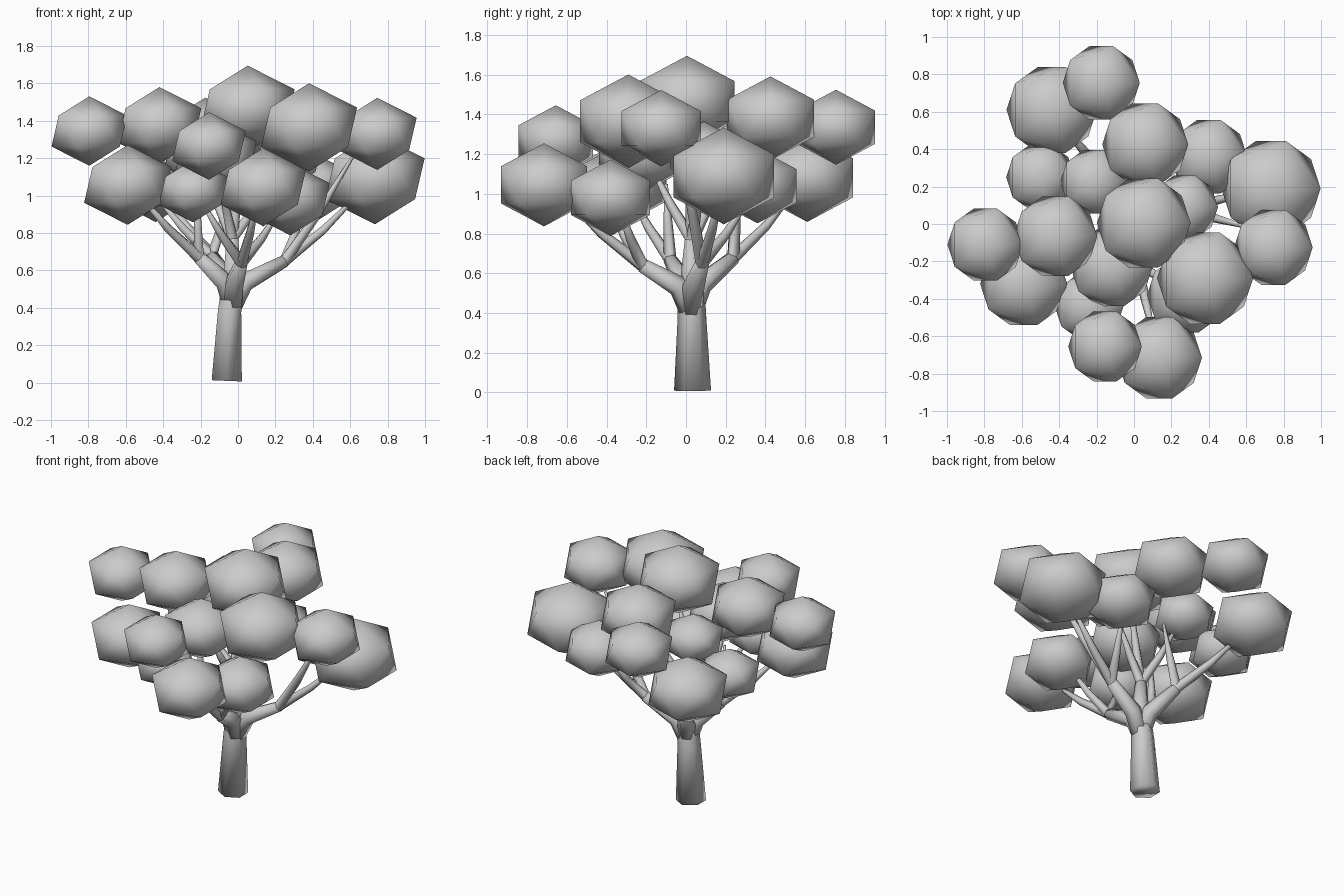
import bpy, bmesh
from mathutils import Vector

cube = bpy.data.objects.get("Cube")
if cube:
    bpy.data.objects.remove(cube, do_unlink=True)

grey = bpy.data.materials.new("plain_grey")
grey.use_nodes = True
GREY = (0.6, 0.6, 0.6, 1)
grey.diffuse_color = GREY
grey.node_tree.nodes["Principled BSDF"].inputs["Base Color"].default_value = GREY


def finish(name, bm):
    """Turn a bmesh into a smooth grey object."""
    mesh = bpy.data.meshes.new(name)
    bmesh.ops.recalc_face_normals(bm, faces=bm.faces[:])
    for face in bm.faces:
        face.smooth = True
    bm.to_mesh(mesh)
    bm.free()
    mesh.materials.append(grey)
    obj = bpy.data.objects.new(name, mesh)
    bpy.context.collection.objects.link(obj)
    return obj


def limb(bm, points, radii, sides=6):
    """Loft a tapering tube along the points."""
    points = [Vector(p) for p in points]
    rings = []
    for i, (p, r) in enumerate(zip(points, radii)):
        along = points[min(i + 1, len(points) - 1)] - points[max(i - 1, 0)]
        turn = Vector((0, 0, 1)).rotation_difference(along.normalized())
        ring = bmesh.ops.create_circle(bm, segments=sides, radius=r)["verts"]
        for v in ring:
            v.co = p + turn @ v.co
        rings.append(ring)
    for low, high in zip(rings, rings[1:]):
        for k in range(sides):
            n = (k + 1) % sides
            bm.faces.new((low[k], low[n], high[n], high[k]))
    bm.faces.new(rings[0])
    bm.faces.new(rings[-1])


# Trunk
bm = bmesh.new()
fork = Vector((-0.03, 0.025, 0.50))
limb(bm, [(-0.06, 0.033, 0.01), (-0.045, 0.03, 0.38), fork, (-0.03, 0.025, 0.58)],
     [0.093, 0.072, 0.07, 0.045])
finish("trunk", bm)

# Boughs: fork tip, then the end of each branch it carries
boughs = {
    "centre": ((-0.03, 0.03, 0.77), [
        (0.04, 0.01, 1.35), (-0.18, 0.20, 1.15),
        (-0.10, -0.18, 1.15), (0.20, 0.08, 1.12)]),
    "left": ((0.25, 0.08, 0.65), [
        (0.62, -0.02, 1.22), (0.66, 0.18, 1.02), (0.36, 0.32, 0.98)]),
    "right": ((-0.21, -0.08, 0.67), [
        (-0.54, -0.29, 1.02), (-0.22, -0.10, 1.05)]),
    "front": ((0.02, -0.22, 0.64), [
        (0.11, -0.63, 1.0), (-0.20, -0.40, 0.98), (0.24, -0.34, 0.95)]),
    "back": ((-0.14, 0.24, 0.68), [
        (-0.41, 0.56, 1.03), (-0.02, 0.26, 1.08), (-0.44, 0.24, 1.0)]),
}
for name, (tip, ends) in boughs.items():
    bm = bmesh.new()
    tip = Vector(tip)
    limb(bm, [fork - Vector((0, 0, 0.10)), fork.lerp(tip, 0.25), tip],
         [0.055, 0.055, 0.036])
    for end in ends:
        end = Vector(end)
        bend = tip.lerp(end, 0.5) - Vector((0, 0, 0.02))
        limb(bm, [tip.lerp(fork, 0.15), tip, bend, end],
             [0.034, 0.032, 0.024, 0.008])
    finish(name + "_bough", bm)

# Foliage: flattened twenty-sided clumps, centre and radius
clumps = [
    (0.052, 0.005, 1.465, 0.28), (-0.215, 0.225, 1.22, 0.20),
    (-0.12, -0.23, 1.20, 0.245), (0.06, 0.425, 1.38, 0.257),
    (0.27, 0.09, 1.20, 0.20), (0.732, 0.19, 1.09, 0.297),
    (0.745, -0.125, 1.33, 0.235), (0.40, 0.36, 1.04, 0.23),
    (-0.59, -0.32, 1.057, 0.26), (-0.795, -0.11, 1.345, 0.226),
    (-0.42, -0.065, 1.375, 0.25), (0.135, -0.715, 1.045, 0.255),
    (-0.155, -0.655, 1.265, 0.22), (-0.24, -0.44, 1.025, 0.205),
    (0.28, -0.38, 0.98, 0.235), (0.38, -0.29, 1.365, 0.287),
    (-0.44, 0.61, 1.08, 0.27), (-0.175, 0.755, 1.335, 0.23),
    (-0.50, 0.25, 1.065, 0.205)]
for i, (x, y, z, r) in enumerate(clumps, 1):
    bm = bmesh.new()
    bmesh.ops.create_icosphere(bm, subdivisions=1, radius=r)
    clump = finish(f"foliage_{i}", bm)
    clump.location = (x, y, z)
    clump.scale.z = 0.82
